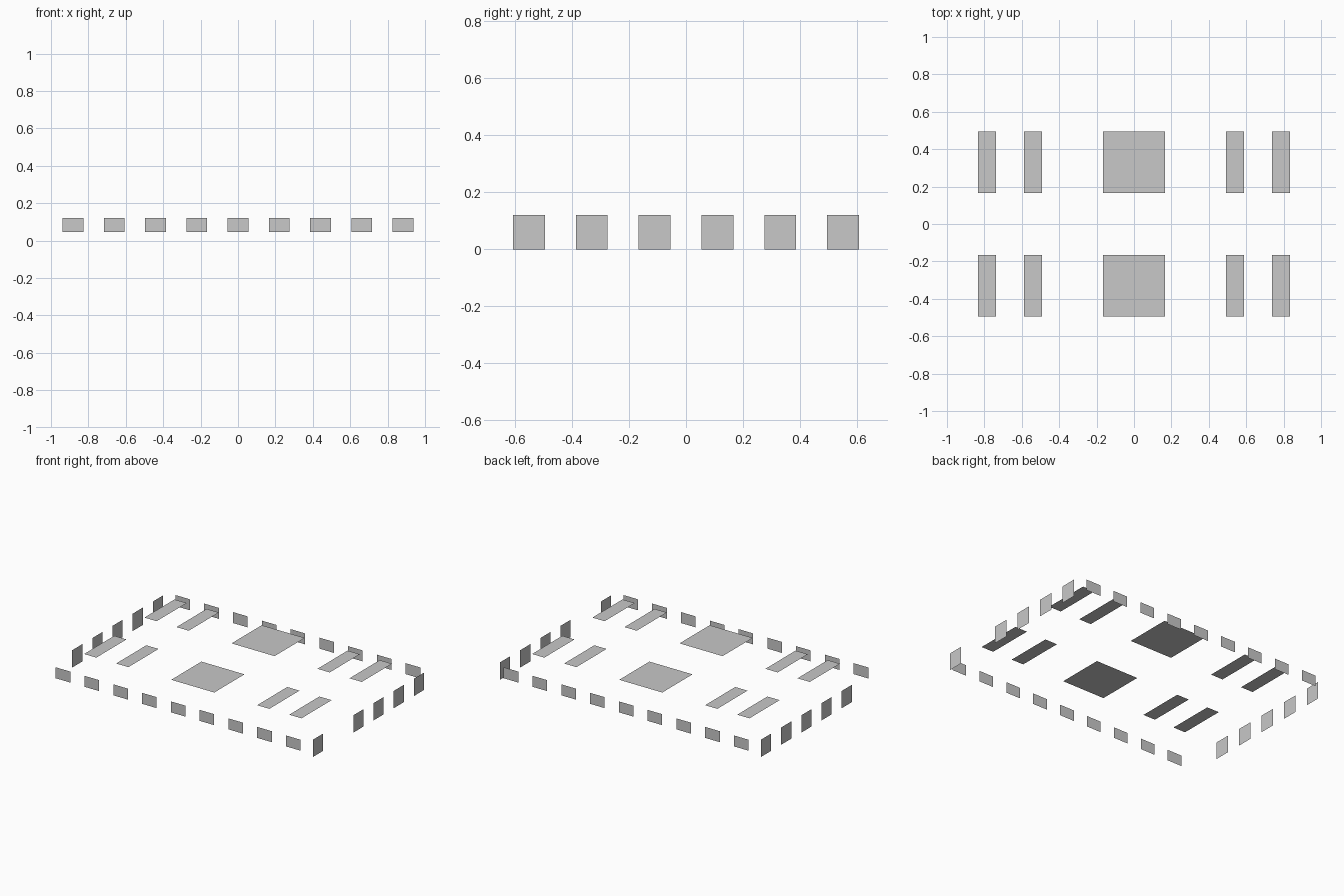
import bpy
from mathutils import Vector

cube = bpy.data.objects.get("Cube")
if cube:
    bpy.data.objects.remove(cube, do_unlink=True)

# Single grey panel material
GREY = (0.58, 0.58, 0.58, 1.0)
grey = bpy.data.materials.new("panel grey")
grey.use_nodes = True
grey.diffuse_color = GREY
grey.node_tree.nodes["Principled BSDF"].inputs["Base Color"].default_value = GREY


def panel(name, center, half_u, half_v):
    """Flat rectangle spanned by two half axes; its normal is u cross v."""
    c, u, v = Vector(center), Vector(half_u), Vector(half_v)
    mesh = bpy.data.meshes.new(name)
    mesh.from_pydata([c - u - v, c + u - v, c + u + v, c - u + v], [], [(0, 1, 2, 3)])
    mesh.materials.append(grey)
    obj = bpy.data.objects.new(name, mesh)
    bpy.context.collection.objects.link(obj)


HALF_LENGTH, HALF_WIDTH = 1.0, 0.655
PITCH, HALF_PANEL = 0.2205, 0.056

# Front and back rows of wall windows
for side, label in ((-1, "front"), (1, "back")):
    for i in range(9):
        panel(f"{label}_window_{i + 1}", ((i - 4) * PITCH, side * HALF_WIDTH, 0.083),
              (-side * HALF_PANEL, 0, 0), (0, 0, 0.038))

# End rows of tall door panels, each with one opening left out
for side, label, gap in ((-1, "right", 0), (1, "left", 1)):
    for i in range(6):
        if i != gap:
            panel(f"{label}_door_{i + 1}", (side * HALF_LENGTH, (i - 2.5) * PITCH, 0.06),
                  (0, side * HALF_PANEL, 0), (0, 0, 0.06))

# Roof skylights: a wide central one and two narrow ones on each side, in two rows
for row, label in ((-0.33, "front"), (0.33, "back")):
    for i, (x, half) in enumerate(((-0.786, 0.047), (-0.54, 0.047), (0, 0.165),
                                   (0.54, 0.047), (0.786, 0.047))):
        panel(f"{label}_skylight_{i + 1}", (x, row, 0.18), (half, 0, 0), (0, 0.165, 0))
